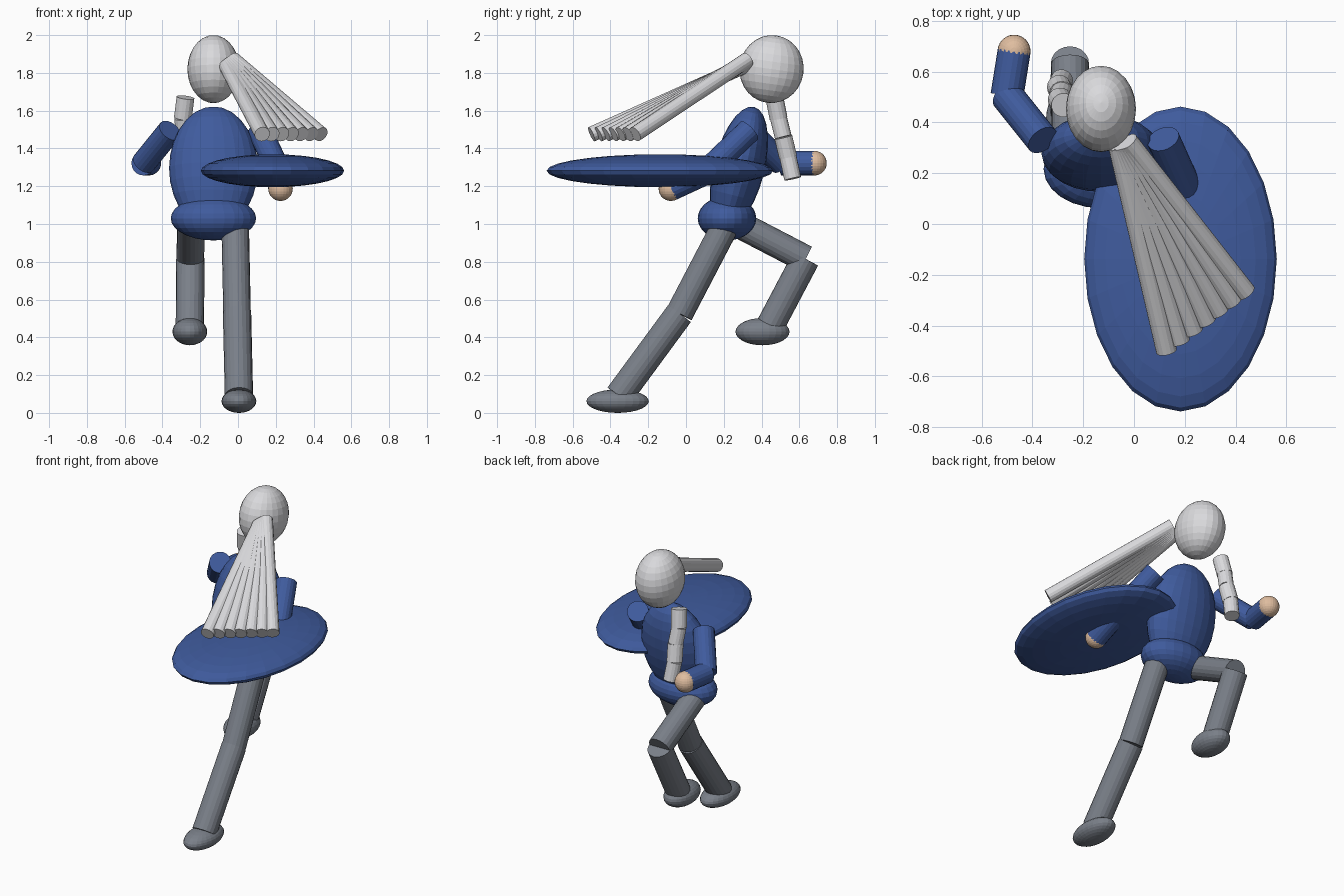
import bpy
from math import radians
from mathutils import Vector

cube = bpy.data.objects.get("Cube")
if cube:
    bpy.data.objects.remove(cube, do_unlink=True)


def material(name, r, g, b):
    m = bpy.data.materials.new(name)
    m.use_nodes = True
    m.diffuse_color = (r, g, b, 1)
    m.node_tree.nodes["Principled BSDF"].inputs["Base Color"].default_value = (r, g, b, 1)
    return m


blue = material("blue cloth", 0.05, 0.105, 0.34)
pale = material("pale grey", 0.7, 0.7, 0.72)
grey = material("dark grey", 0.195, 0.215, 0.25)
skin = material("skin", 0.74, 0.51, 0.35)


def finish(name, mat):
    obj = bpy.context.object
    obj.name = name
    obj.data.materials.append(mat)
    return obj


def ellipsoid(name, mat, centre, radii, lean=0):
    """Faceted ball; lean tips its top towards +y, in degrees."""
    bpy.ops.mesh.primitive_uv_sphere_add(segments=24, ring_count=14, radius=1, location=centre)
    obj = finish(name, mat)
    obj.scale = radii
    obj.rotation_euler.x = -radians(lean)
    return obj


def rod(name, mat, start, end, radius, sides=20):
    """Straight capped cylinder between two points."""
    a, b = Vector(start), Vector(end)
    bpy.ops.mesh.primitive_cylinder_add(vertices=sides, radius=radius,
                                        depth=(b - a).length, location=(a + b) / 2)
    obj = finish(name, mat)
    obj.rotation_euler = (b - a).to_track_quat('Z', 'Y').to_euler()
    return obj


# Head and body
ellipsoid("head", pale, (-0.13, 0.453, 1.82), (0.138, 0.17, 0.18), 8)
ellipsoid("torso", blue, (-0.13, 0.28, 1.295), (0.235, 0.135, 0.335), 14)
ellipsoid("pelvis", blue, (-0.13, 0.217, 1.03), (0.226, 0.155, 0.117))

# Legs: hip, knee, ankle, then the foot
legs = {
    "left": ((-0.015, 0.213, 1.0), (-0.005, -0.035, 0.525), (0.005, -0.355, 0.09),
             (0.005, -0.362, 0.062), (0.092, 0.165, 0.062)),
    "right": ((-0.25, 0.2, 1.04), (-0.252, 0.633, 0.815), (-0.255, 0.44, 0.45),
              (-0.255, 0.405, 0.43), (0.092, 0.143, 0.072)),
}
for side, (hip, knee, ankle, foot, foot_size) in legs.items():
    rod(side + "_thigh", grey, hip, knee, 0.073)
    rod(side + "_shin", grey, knee, ankle, 0.075)
    ellipsoid(side + "_foot", grey, foot, foot_size)

# Arms: shoulder, elbow, hand
arms = {
    "left": ((0.115, 0.335, 1.495), (0.22, 0.1, 1.27), (0.225, -0.08, 1.187)),
    "right": ((-0.36, 0.33, 1.495), (-0.5, 0.505, 1.322), (-0.472, 0.68, 1.322)),
}
for side, (shoulder, elbow, hand) in arms.items():
    rod(side + "_upper_arm", blue, shoulder, elbow, 0.065)
    rod(side + "_forearm", blue, elbow, hand, 0.065)
    ellipsoid(side + "_hand", skin, hand, (0.065,) * 3)

# Broad flat disc held over the left hand
ellipsoid("disc", blue, (0.183, -0.138, 1.282), (0.379, 0.6, 0.087))

# Fan of strands sweeping from the side of the head
root_a, root_b = Vector((-0.06, 0.305, 1.835)), Vector((-0.025, 0.325, 1.87))
tip_a, tip_b = Vector((0.128, -0.5, 1.475)), Vector((0.44, -0.27, 1.475))
strands = 7
for i in range(strands):
    t = i / (strands - 1)
    rod(f"hair_strand_{i + 1}", pale, root_a.lerp(root_b, t), tip_a.lerp(tip_b, t), 0.041, 16)

# Short chain of links hanging behind the shoulder
chain = [(-0.278, 0.468, 1.67), (-0.292, 0.49, 1.56), (-0.285, 0.515, 1.46),
         (-0.295, 0.54, 1.355), (-0.285, 0.565, 1.24)]
for i, (top, bottom) in enumerate(zip(chain, chain[1:])):
    rod(f"chain_link_{i + 1}", pale, top, bottom, 0.048 if i % 2 == 0 else 0.045, 16)
